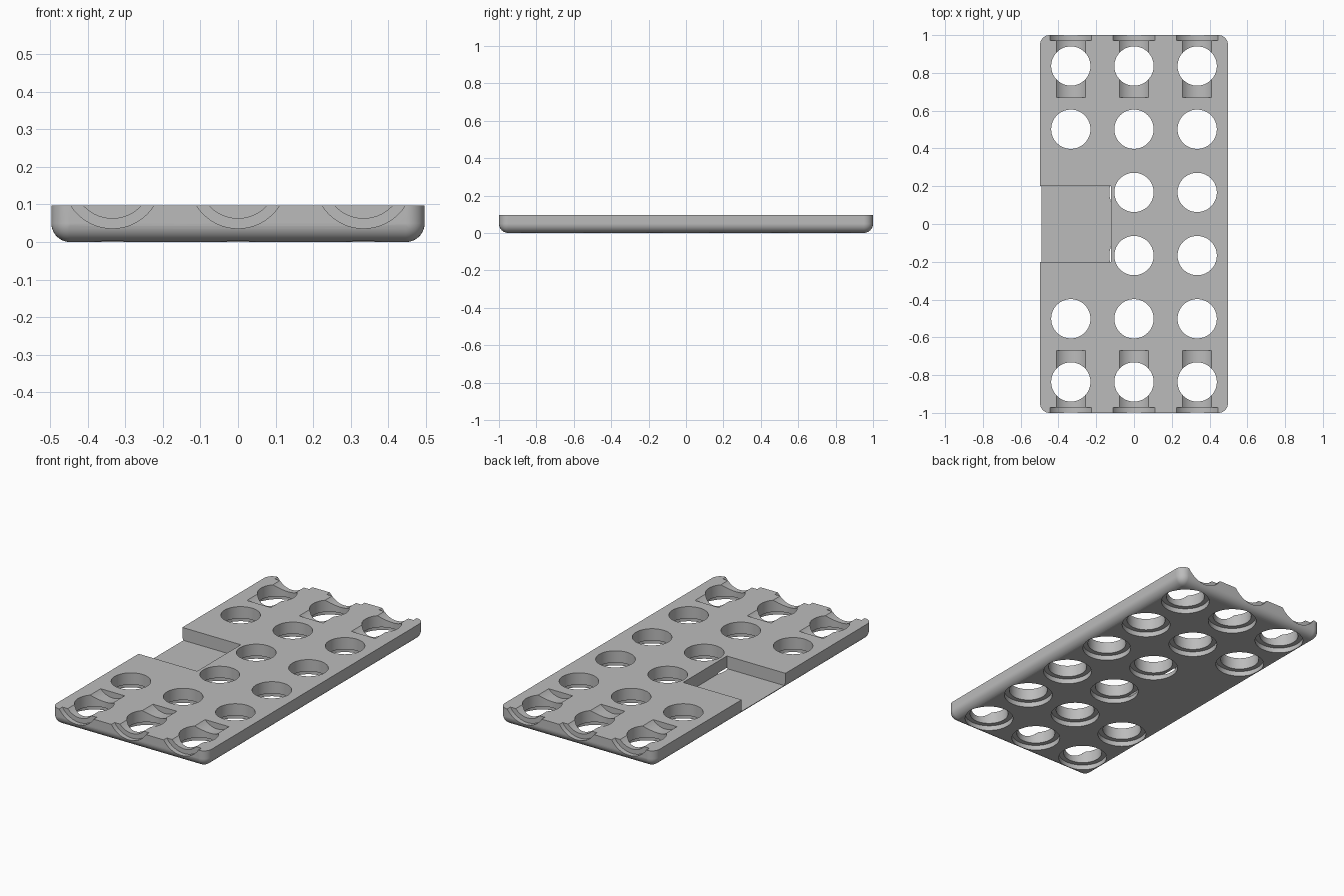
import bpy, bmesh, math
from mathutils import Matrix, Vector

cube = bpy.data.objects.get("Cube")
if cube:
    bpy.data.objects.remove(cube, do_unlink=True)

PITCH = 0.3345
HALF_X, HALF_Y, HEIGHT, FILLET = 0.497, 1.0, 0.097, 0.05
BORE, RECESS, RECESS_DEPTH = 0.104, 0.131, 0.029
COLUMNS = [-PITCH, 0, PITCH]
ROWS = [(i - 2.5) * PITCH for i in range(6)]

grey = bpy.data.materials.new("light grey")
grey.use_nodes = True
grey.diffuse_color = (0.5, 0.5, 0.5, 1)
grey.node_tree.nodes["Principled BSDF"].inputs["Base Color"].default_value = (0.5, 0.5, 0.5, 1)


def finish(bm, name):
    mesh = bpy.data.meshes.new(name)
    bm.to_mesh(mesh)
    bm.free()
    mesh.materials.append(grey)
    ob = bpy.data.objects.new(name, mesh)
    bpy.context.collection.objects.link(ob)
    return ob


def box(bm, low, high):
    low, high = Vector(low), Vector(high)
    bmesh.ops.create_cube(bm, size=1, matrix=Matrix.Translation((low + high) / 2)
                          @ Matrix.Diagonal((high - low).to_4d()))


def rods(name, ends, radius):
    """Cylinders of one radius between pairs of points."""
    bm = bmesh.new()
    for a, b in ends:
        a, b = Vector(a), Vector(b)
        turn = Vector((0, 0, 1)).rotation_difference(b - a).to_matrix().to_4x4()
        bmesh.ops.create_cone(bm, cap_ends=True, segments=56, radius1=radius, radius2=radius,
                              depth=(b - a).length,
                              matrix=Matrix.Translation((a + b) / 2) @ turn)
    return finish(bm, name)


# plate with rounded corners and a rounded lower edge
bm = bmesh.new()
box(bm, (-HALF_X, -HALF_Y, 0), (HALF_X, HALF_Y, HEIGHT))
rounded = [e for e in bm.edges if any(v.co.z < HEIGHT / 2 for v in e.verts)]
bmesh.ops.bevel(bm, geom=rounded, offset=FILLET, segments=10, profile=0.5, affect='EDGES')
plate = finish(bm, "plate")

# upright holes, left out where the side pocket lies
spots = [(x, y) for x in COLUMNS for y in ROWS if x >= 0 or abs(y) > PITCH]
holes = rods("hole_cutter", [((x, y, -0.1), (x, y, 0.2)) for x, y in spots], BORE)
recesses = rods("recess_cutter", [((x, y, -0.1), (x, y, RECESS_DEPTH)) for x, y in spots], RECESS)

# lengthwise bores in both ends, centred above the plate
axis = PITCH / 2
ends = [(x, s) for x in COLUMNS for s in (-1, 1)]
end_bores = rods("end_bore_cutter",
                 [((x, s * 2 * PITCH, axis), (x, s * 1.1, axis)) for x, s in ends], BORE)
end_recesses = rods("end_recess_cutter",
                    [((x, s * (HALF_Y - RECESS_DEPTH), axis), (x, s * 1.1, axis)) for x, s in ends], RECESS)

# shallow-floored pocket in the right side
bm = bmesh.new()
box(bm, (-0.7, -0.2, 0.024), (-0.122, 0.2, 0.3))
pocket = finish(bm, "pocket_cutter")

for cutter in (pocket, holes, recesses, end_bores, end_recesses):
    cutter.hide_render = True
    cutter.hide_set(True)
    cut = plate.modifiers.new(cutter.name, 'BOOLEAN')
    cut.operation, cut.solver, cut.object = 'DIFFERENCE', 'EXACT', cutter

# apply the cuts and drop the cutters
depsgraph = bpy.context.evaluated_depsgraph_get()
result = bpy.data.meshes.new_from_object(plate.evaluated_get(depsgraph))
plate.modifiers.clear()
plate.data = result
for cutter in (pocket, holes, recesses, end_bores, end_recesses):
    bpy.data.objects.remove(cutter, do_unlink=True)

# smooth curved walls, crisp edges
bpy.ops.object.select_all(action='DESELECT')
plate.select_set(True)
bpy.context.view_layer.objects.active = plate
bpy.ops.object.shade_smooth_by_angle(angle=math.radians(30))
weighted = plate.modifiers.new("even normals", 'WEIGHTED_NORMAL')
weighted.keep_sharp = True
